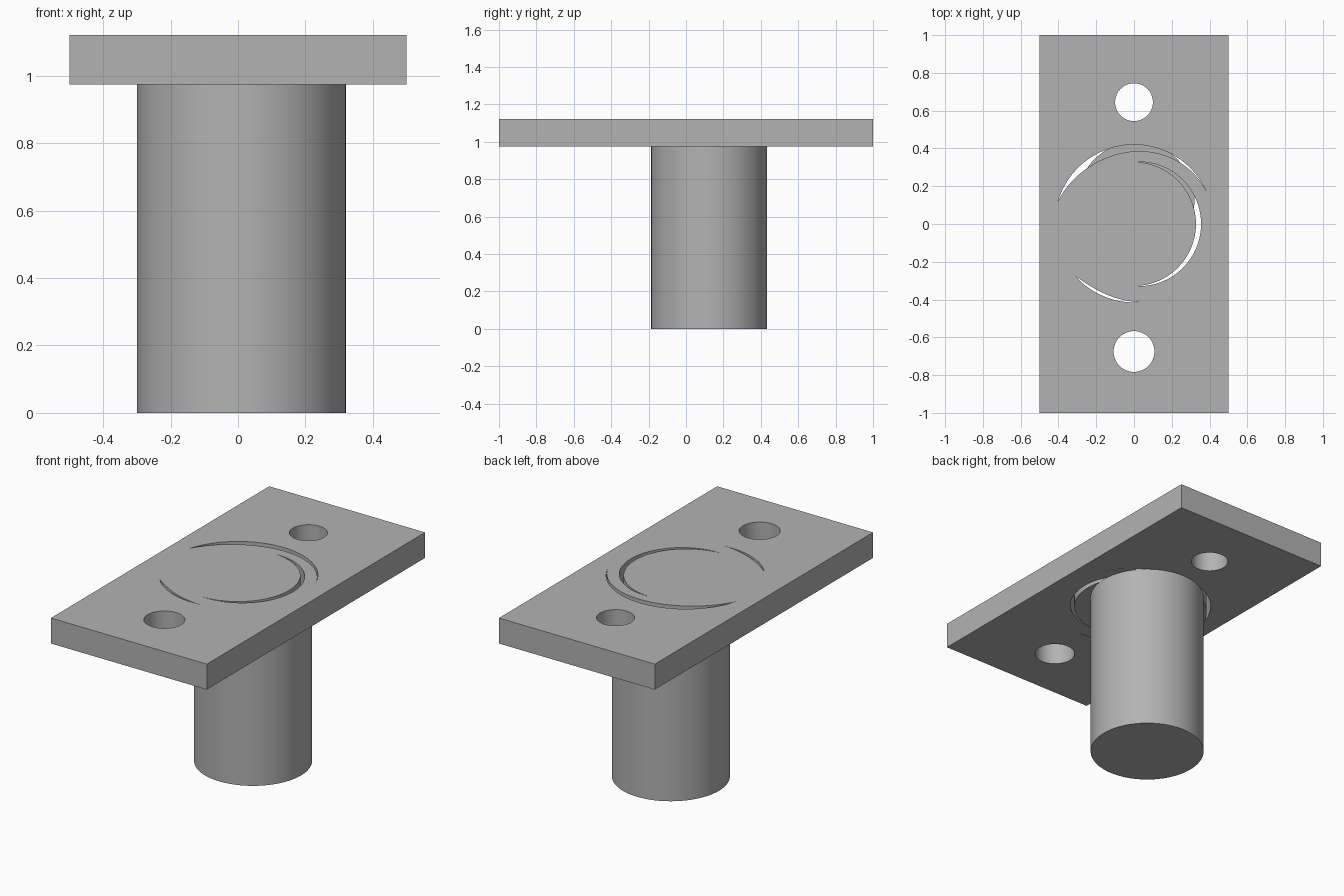
import bpy, bmesh
from math import sin, cos, pi, radians

cube = bpy.data.objects.get("Cube")
if cube:
    bpy.data.objects.remove(cube, do_unlink=True)

PLATE_BOTTOM, PLATE_TOP = 0.974, 1.122

grey = bpy.data.materials.new("plain grey")
grey.use_nodes = True
colour = (0.45, 0.45, 0.45, 1)
grey.diffuse_color = colour
grey.node_tree.nodes["Principled BSDF"].inputs["Base Color"].default_value = colour


def circle(x, y, r, n=64):
    return [(x + r * cos(2 * pi * i / n), y + r * sin(2 * pi * i / n)) for i in range(n)]


def crescent(start, end, radius, depth, skew=1.0, n=40):
    """Sliver between a true arc and one that bulges away from it by depth."""
    def point(u, bulge):
        a = radians(start + (end - start) * u)
        r = radius + bulge * sin(pi * u ** skew)
        return r * cos(a), r * sin(a)
    there = [point(i / n, 0) for i in range(n + 1)]
    back = [point(i / n, depth) for i in range(n - 1, 0, -1)]
    return there + back


def extrude_outlines(name, outlines, z0, z1):
    """Filled flat outlines, inner ones becoming holes, raised to a solid."""
    curve = bpy.data.curves.new(name, 'CURVE')
    curve.dimensions = '2D'
    curve.fill_mode = 'BOTH'
    curve.extrude = (z1 - z0) / 2
    for points in outlines:
        spline = curve.splines.new('POLY')
        spline.points.add(len(points) - 1)
        for p, (x, y) in zip(spline.points, points):
            p.co = (x, y, 0, 1)
        spline.use_cyclic_u = True
    temp = bpy.data.objects.new(name + " outline", curve)
    bpy.context.collection.objects.link(temp)
    bpy.context.view_layer.update()
    graph = bpy.context.evaluated_depsgraph_get()
    mesh = bpy.data.meshes.new_from_object(temp.evaluated_get(graph))
    bpy.data.objects.remove(temp, do_unlink=True)

    # weld caps to walls and move to height
    bm = bmesh.new()
    bm.from_mesh(mesh)
    bmesh.ops.remove_doubles(bm, verts=bm.verts, dist=0.00001)
    bmesh.ops.recalc_face_normals(bm, faces=bm.faces)
    bmesh.ops.translate(bm, verts=bm.verts, vec=(0, 0, (z0 + z1) / 2))
    bm.to_mesh(mesh)
    bm.free()
    mesh.materials.clear()
    mesh.materials.append(grey)
    obj = bpy.data.objects.new(name, mesh)
    bpy.context.collection.objects.link(obj)
    bpy.ops.object.select_all(action='DESELECT')
    obj.select_set(True)
    bpy.context.view_layer.objects.active = obj
    bpy.ops.object.shade_smooth_by_angle(angle=radians(30))
    return obj


# Mounting plate with two bolt holes and three curved slots
extrude_outlines("mounting_plate", [
    [(-0.5, -1), (0.5, -1), (0.5, 1), (-0.5, 1)],
    circle(0, 0.645, 0.1),
    circle(0, -0.675, 0.108),
    crescent(22.6, 163.3, 0.42, -0.04, 1.45),
    crescent(222, 276, 0.415, -0.015, 0.75),
    crescent(-89, 89, 0.328, 0.027),
], PLATE_BOTTOM, PLATE_TOP)

# Off-centre round post below the plate
extrude_outlines("post", [circle(0.01, 0.124, 0.31, 96)], 0, PLATE_BOTTOM)
